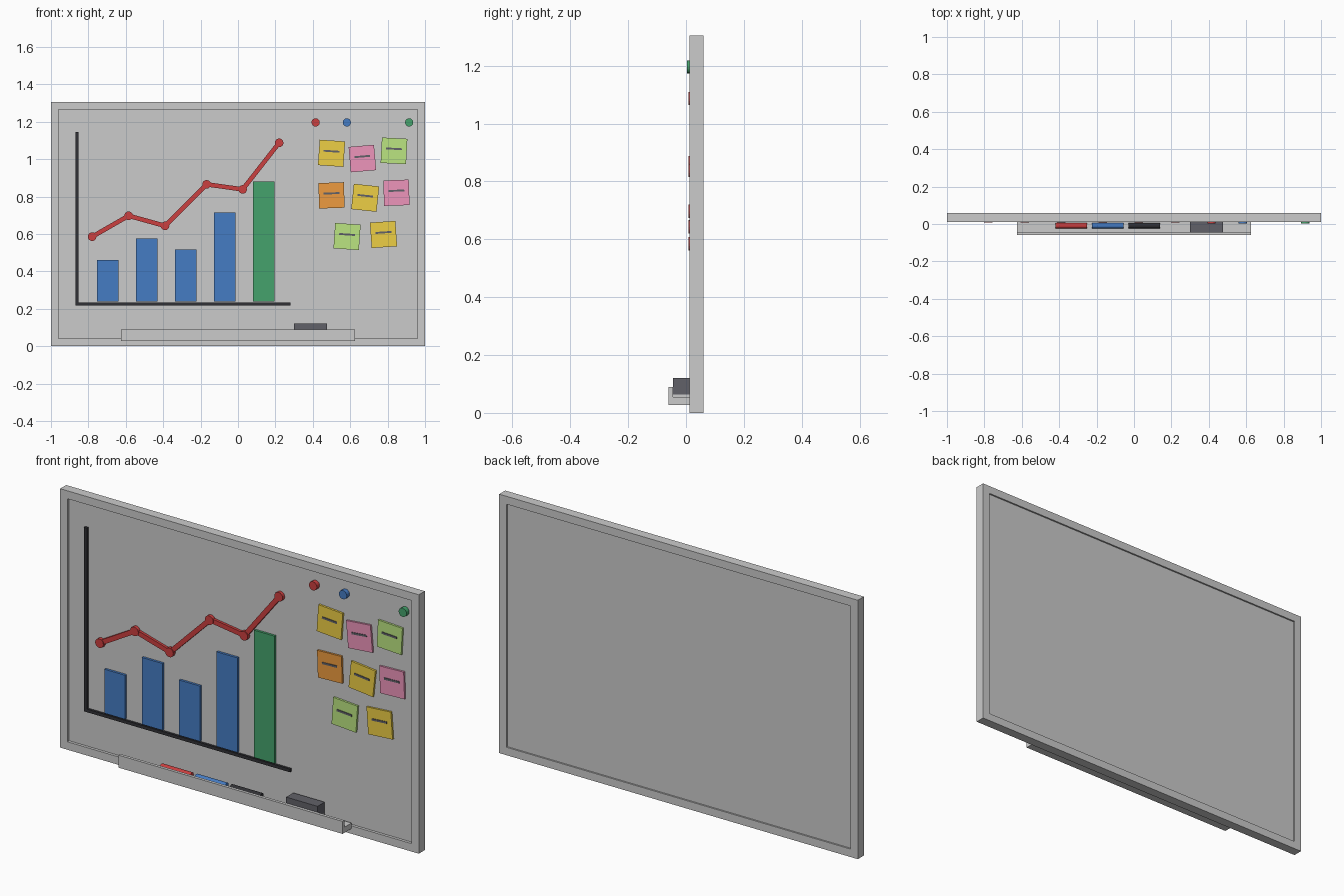
import bpy, bmesh, math
from mathutils import Matrix, Vector

if "Cube" in bpy.data.objects:
    bpy.data.objects.remove(bpy.data.objects["Cube"])

COLORS = {
    "red": (0.6, 0.05, 0.05), "blue": (0.06, 0.2, 0.55), "green": (0.06, 0.36, 0.15),
    "yellow": (0.85, 0.62, 0.06), "pink": (0.85, 0.3, 0.5), "lime": (0.5, 0.78, 0.22),
    "orange": (0.85, 0.33, 0.05), "dark": (0.03, 0.03, 0.035), "charcoal": (0.12, 0.12, 0.14),
}
PANEL_Y = 0.026  # front surface of the writing panel


def finish(name, bm, color=None):
    bmesh.ops.recalc_face_normals(bm, faces=bm.faces)
    mesh = bpy.data.meshes.new(name)
    bm.to_mesh(mesh)
    bm.free()
    ob = bpy.data.objects.new(name, mesh)
    bpy.context.collection.objects.link(ob)
    if color:
        mat = bpy.data.materials.get(color) or bpy.data.materials.new(color)
        mat.diffuse_color = (*COLORS[color], 1)
        mat.use_nodes = True
        mat.node_tree.nodes["Principled BSDF"].inputs["Base Color"].default_value = mat.diffuse_color
        mesh.materials.append(mat)
    return ob


def box(name, x, y, z, color=None, angle=0):
    """Box from (min, max) ranges, turned by angle in the panel plane."""
    center = Vector([(a + b) / 2 for a, b in (x, y, z)])
    size = [b - a for a, b in (x, y, z)]
    bm = bmesh.new()
    bmesh.ops.create_cube(bm, size=1, matrix=Matrix.Translation(center)
                          @ Matrix.Rotation(-angle, 4, 'Y') @ Matrix.Diagonal((*size, 1)))
    return finish(name, bm, color)


def cylinder(name, center, radius, length, axis, color, sides=16):
    bm = bmesh.new()
    turn = Matrix.Rotation(math.pi / 2, 4, 'X' if axis == 'Y' else 'Y')
    bmesh.ops.create_cone(bm, cap_ends=True, segments=sides, radius1=radius, radius2=radius,
                          depth=length, matrix=Matrix.Translation(center) @ turn)
    return finish(name, bm, color)


def disc(name, x, z, radius, front, color):
    cylinder(name, (x, (front + PANEL_Y) / 2, z), radius, PANEL_Y - front, 'Y', color)


# Mitred frame ring
bm = bmesh.new()
loops = []
for inset, y in ((0, 0.012), (0.04, 0.012), (0.04, 0.06), (0, 0.06)):
    x, lo, hi = 1 - inset, inset, 1.305 - inset
    loops.append([bm.verts.new((px, y, pz)) for px, pz in ((-x, lo), (x, lo), (x, hi), (-x, hi))])
for i in range(4):
    a, b = loops[i], loops[(i + 1) % 4]
    for j in range(4):
        k = (j + 1) % 4
        bm.faces.new((a[j], a[k], b[k], b[j]))
finish("frame", bm)

# Writing panel, recessed on both sides
box("panel", (-0.96, 0.96), (PANEL_Y, 0.052), (0.04, 1.265))

# Pen tray: L profile swept along x
profile = [(0.012, 0.027), (-0.06, 0.027), (-0.06, 0.09), (-0.045, 0.09), (-0.045, 0.055), (0.012, 0.055)]
bm = bmesh.new()
face = bm.faces.new([bm.verts.new((-0.625, y, z)) for y, z in profile])
swept = bmesh.ops.extrude_face_region(bm, geom=[face])["geom"]
bmesh.ops.translate(bm, vec=(1.25, 0, 0), verts=[v for v in swept if isinstance(v, bmesh.types.BMVert)])
finish("pen_tray", bm)

# Markers and eraser
for x, color in ((-0.335, "red"), (-0.14, "blue"), (0.055, "dark")):
    cylinder("marker_" + color, (x, -0.009, 0.069), 0.014, 0.17, 'X', color, 12)
box("eraser_felt", (0.30, 0.475), (-0.045, 0.012), (0.055, 0.064))
box("eraser_body", (0.30, 0.475), (-0.045, 0.012), (0.064, 0.12), "charcoal")

# Chart axes
box("chart_axis_vertical", (-0.87, -0.853), (0.014, PANEL_Y), (0.217, 1.145), "dark")
box("chart_axis_horizontal", (-0.87, 0.28), (0.014, PANEL_Y), (0.217, 0.233), "dark")

# Chart bars
for i, top in enumerate((0.46, 0.575, 0.517, 0.715, 0.88)):
    x = -0.697 + 0.2085 * i
    box(f"chart_bar_{i + 1}", (x - 0.058, x + 0.058), (0.014, PANEL_Y), (0.238, top),
        "green" if i == 4 else "blue")

# Trend line with dots
points = [(-0.78, 0.585), (-0.585, 0.697), (-0.39, 0.643), (-0.168, 0.865), (0.025, 0.838), (0.22, 1.087)]
for i, (x, z) in enumerate(points):
    disc(f"trend_dot_{i + 1}", x, z, 0.023, 0.009, "red")
for i, ((x1, z1), (x2, z2)) in enumerate(zip(points, points[1:])):
    half = math.hypot(x2 - x1, z2 - z1) / 2
    cx, cz = (x1 + x2) / 2, (z1 + z2) / 2
    box(f"trend_line_{i + 1}", (cx - half, cx + half), (0.013, PANEL_Y), (cz - 0.012, cz + 0.012),
        "red", math.atan2(z2 - z1, x2 - x1))

# Sticky notes, each with a pen stroke
notes = [(0.5, 1.031, -4, "yellow"), (0.665, 1.003, 5, "pink"), (0.834, 1.044, -3, "lime"),
         (0.5, 0.806, 2, "orange"), (0.68, 0.793, -6, "yellow"), (0.847, 0.82, 2, "pink"),
         (0.583, 0.586, -4, "lime"), (0.778, 0.597, 4, "yellow")]
for i, (x, z, deg, color) in enumerate(notes):
    a = math.radians(deg)
    box(f"sticky_note_{i + 1}", (x - 0.068, x + 0.068), (0.016, PANEL_Y), (z - 0.068, z + 0.068), color, a)
    box(f"note_stroke_{i + 1}", (x - 0.042, x + 0.042), (0.013, 0.017), (z + 0.006, z + 0.016), "charcoal", a)

# Round magnets
for x, color in ((0.415, "red"), (0.582, "blue"), (0.915, "green")):
    disc("magnet_" + color, x, 1.196, 0.022, 0.004, color)
